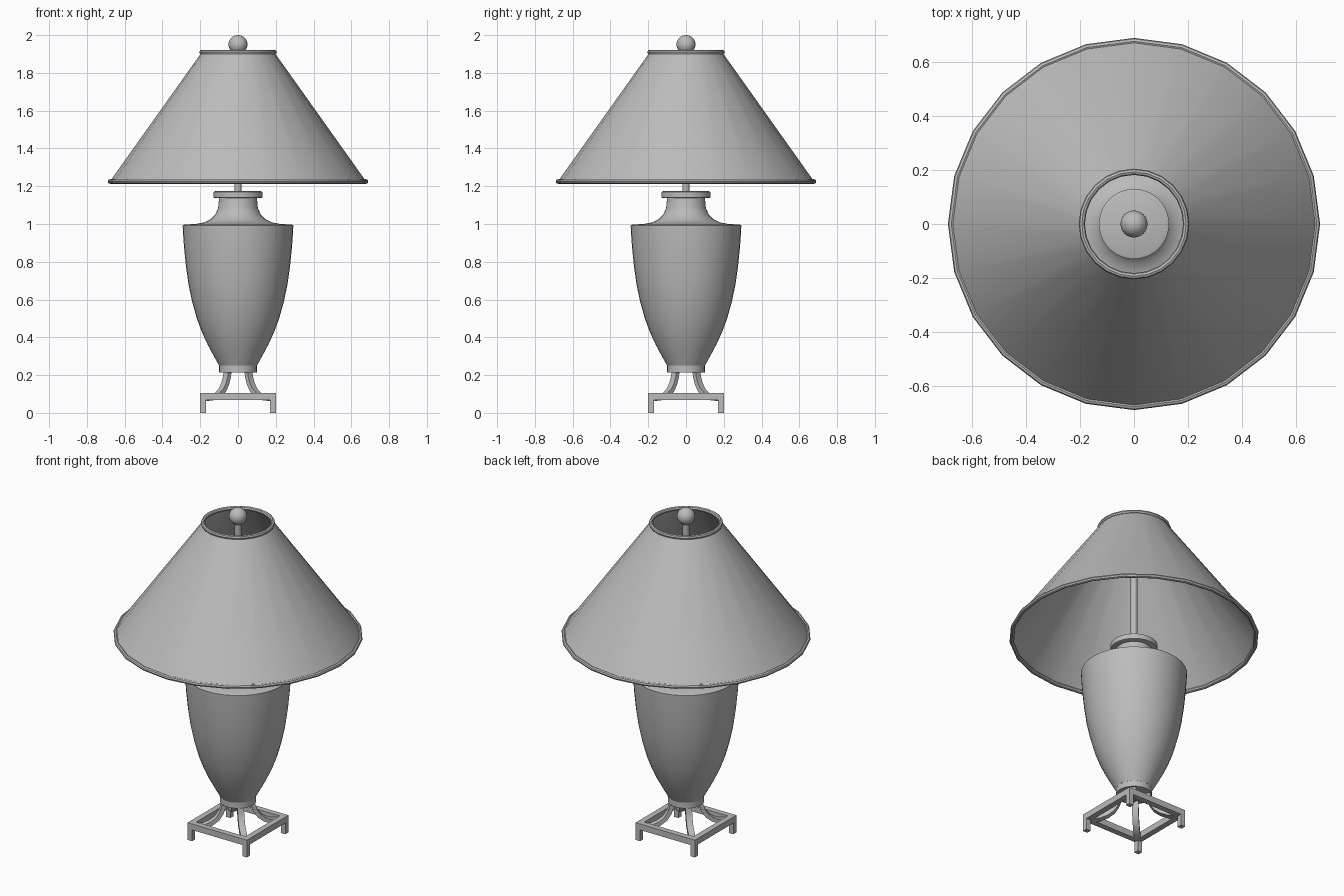
import bpy, bmesh, math
from mathutils import Vector

if "Cube" in bpy.data.objects:
    bpy.data.objects.remove(bpy.data.objects["Cube"])

grey = bpy.data.materials.new("grey")
grey.diffuse_color = (0.5, 0.5, 0.5, 1)
grey.use_nodes = True
grey.node_tree.nodes["Principled BSDF"].inputs["Base Color"].default_value = grey.diffuse_color


def finish(name, bm, angle=35):
    bmesh.ops.recalc_face_normals(bm, faces=bm.faces)
    me = bpy.data.meshes.new(name)
    bm.to_mesh(me)
    bm.free()
    me.materials.append(grey)
    ob = bpy.data.objects.new(name, me)
    bpy.context.collection.objects.link(ob)
    bpy.ops.object.select_all(action='DESELECT')
    ob.select_set(True)
    bpy.context.view_layer.objects.active = ob
    bpy.ops.object.shade_smooth_by_angle(angle=math.radians(angle))
    return ob


def lathe(name, profile, sides, closed=False):
    """Revolve (radius, z) points; a closed profile makes a ring, an open one gets end caps."""
    bm = bmesh.new()
    rings = [[bm.verts.new((r * math.cos(2 * math.pi * i / sides),
                            r * math.sin(2 * math.pi * i / sides), z))
              for i in range(sides)] for r, z in profile]
    pairs = list(zip(rings, rings[1:]))
    if closed:
        pairs.append((rings[-1], rings[0]))
    else:
        bm.faces.new(rings[0])
        bm.faces.new(rings[-1])
    for a, b in pairs:
        for i in range(sides):
            j = (i + 1) % sides
            bm.faces.new((a[i], a[j], b[j], b[i]))
    return finish(name, bm)


def add_box(bm, lo, hi):
    lo, hi = Vector(lo), Vector(hi)
    vs = bmesh.ops.create_cube(bm, size=1)["verts"]
    bmesh.ops.scale(bm, verts=vs, vec=hi - lo)
    bmesh.ops.translate(bm, verts=vs, vec=(lo + hi) / 2)


# Shade: thin cone, open at both ends, with a rolled rim on each edge
lathe("shade", [(0.675, 1.23), (0.195, 1.905), (0.19, 1.905), (0.67, 1.23)], 24, True)


def rim(name, inner, outer, low, high):
    cr, cz = (inner + outer) / 2, (low + high) / 2
    pts = [(cr + (outer - inner) / 2 * math.cos(math.pi * k / 4),
            cz + (high - low) / 2 * math.sin(math.pi * k / 4)) for k in range(8)]
    lathe(name, pts, 24, True)


rim("shade_bottom_rim", 0.665, 0.69, 1.213, 1.237)
rim("shade_top_rim", 0.182, 0.205, 1.897, 1.922)

# Urn body with shoulder, flared neck and flat cap
lathe("urn", [(0.10, 0.25), (0.125, 0.295), (0.16, 0.36), (0.19, 0.425), (0.218, 0.50),
              (0.243, 0.59), (0.262, 0.68), (0.276, 0.78), (0.286, 0.88), (0.291, 0.95),
              (0.293, 0.993), (0.285, 0.997), (0.225, 1.0), (0.18, 1.008), (0.145, 1.025),
              (0.12, 1.05), (0.105, 1.085), (0.10, 1.14)], 40)
lathe("neck_cap", [(0.12, 1.137), (0.13, 1.14), (0.13, 1.17), (0.12, 1.174)], 40)
lathe("urn_foot", [(0.10, 0.215), (0.10, 0.262)], 32)

# Stem and ball finial
lathe("stem", [(0.019, 1.17), (0.019, 1.92)], 16)
bm = bmesh.new()
bmesh.ops.create_uvsphere(bm, u_segments=24, v_segments=16, radius=0.05)
bmesh.ops.translate(bm, verts=bm.verts, vec=(0, 0, 1.95))
finish("finial", bm)

# Square base frame
bm = bmesh.new()
for s in (-1, 1):
    a, b = sorted((s * 0.2, s * 0.165))
    add_box(bm, (-0.2, a, 0.068), (0.2, b, 0.105))
    add_box(bm, (a, -0.165, 0.068), (b, 0.165, 0.105))
finish("base_frame", bm)

# Corner feet
bm = bmesh.new()
for sx in (-1, 1):
    for sy in (-1, 1):
        a, b = sorted((sx * 0.2, sx * 0.17))
        c, d = sorted((sy * 0.2, sy * 0.17))
        add_box(bm, (a, c, 0), (b, d, 0.07))
finish("corner_feet", bm)

# Curved struts sweeping from the urn foot out to the frame corners
path = [(0.078, 0.22), (0.083, 0.19), (0.095, 0.155), (0.117, 0.12),
        (0.15, 0.095), (0.19, 0.08), (0.245, 0.075)]
bm = bmesh.new()
for k in range(4):
    ang = math.pi / 4 + k * math.pi / 2
    out = Vector((math.cos(ang), math.sin(ang), 0))
    side = Vector((-out.y, out.x, 0))
    rings = []
    for i, (r, z) in enumerate(path):
        p, q = path[max(i - 1, 0)], path[min(i + 1, len(path) - 1)]
        t = (out * (q[0] - p[0]) + Vector((0, 0, q[1] - p[1]))).normalized()
        n = t.cross(side)
        c = out * r + Vector((0, 0, z))
        rings.append([bm.verts.new(c + side * u * 0.018 + n * v * 0.012)
                      for u, v in ((-1, -1), (1, -1), (1, 1), (-1, 1))])
    for a, b in zip(rings, rings[1:]):
        for i in range(4):
            j = (i + 1) % 4
            bm.faces.new((a[i], a[j], b[j], b[i]))
    bm.faces.new(rings[0])
    bm.faces.new(rings[-1])
finish("curved_struts", bm)
